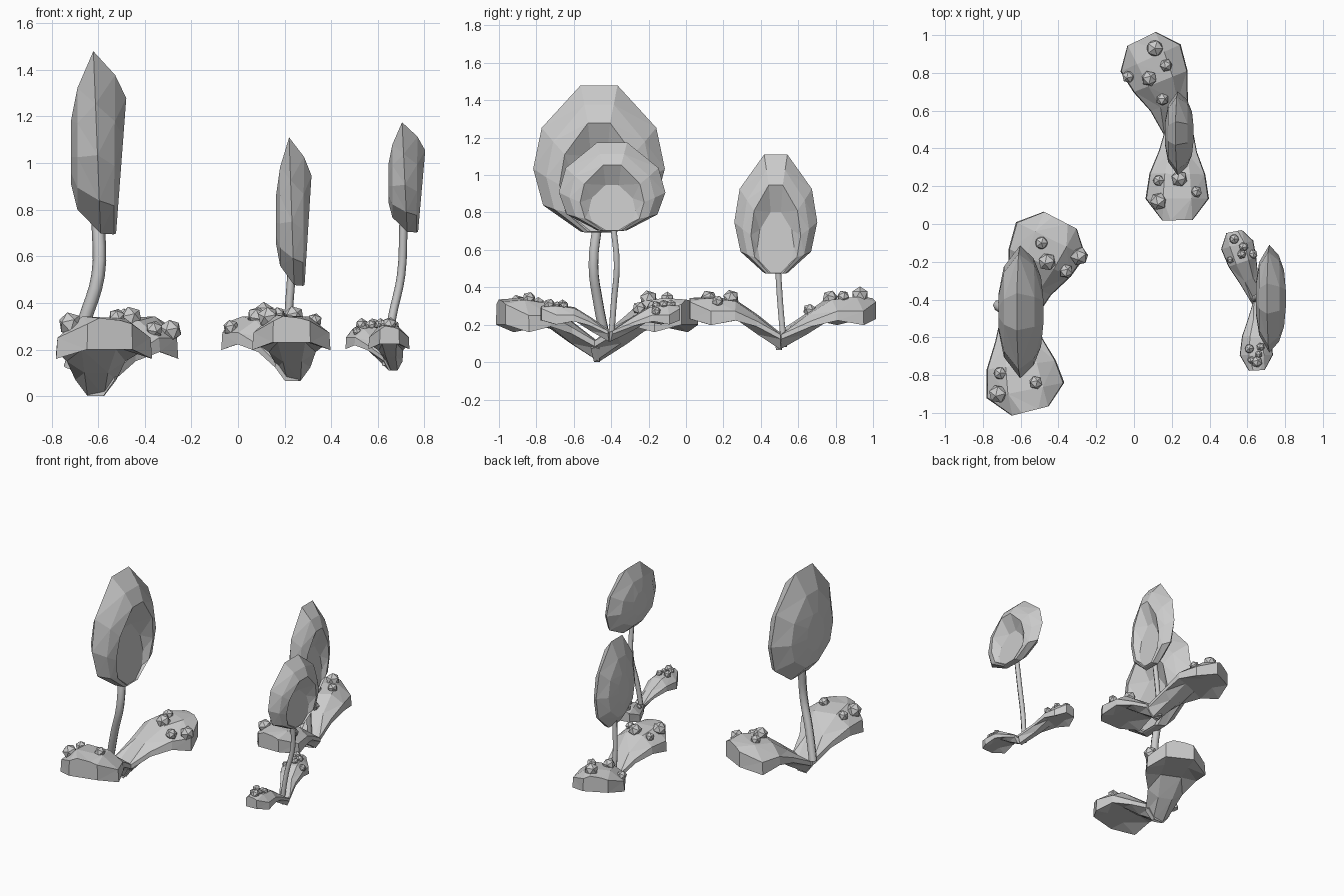
import bpy, bmesh, math
from mathutils import Vector
from mathutils.bvhtree import BVHTree

if "Cube" in bpy.data.objects:
    bpy.data.objects.remove(bpy.data.objects["Cube"])


def loft(name, rings):
    """Closed, capped, flat-shaded skin through rings of equal point count."""
    bm = bmesh.new()
    vs = [[bm.verts.new(p) for p in r] for r in rings]
    n = len(rings[0])
    for a, b in zip(vs, vs[1:]):
        for i in range(n):
            j = (i + 1) % n
            bm.faces.new((a[i], a[j], b[j], b[i]))
    bm.faces.new(vs[0][::-1])
    bm.faces.new(vs[-1])
    bmesh.ops.triangulate(bm, faces=bm.faces[:])
    bmesh.ops.recalc_face_normals(bm, faces=bm.faces[:])
    me = bpy.data.meshes.new(name)
    bm.to_mesh(me)
    tree = BVHTree.FromBMesh(bm)
    bm.free()
    bpy.context.collection.objects.link(bpy.data.objects.new(name, me))
    return tree


# leaf stations: position along leaf, half width, ridge z, rim top z, rim bottom z, underside z
LEAF = [(0.0, .42, .07, .10, .07, .00), (.30, .60, .225, .185, .15, .10),
        (.55, .88, .335, .25, .19, .20), (.80, 1.0, .36, .25, .16, .20),
        (1.0, .48, .33, .31, .20, .20)]


def leaf(name, base, mid, tip, hw, z0, s, knobs):
    p0, p1, p2 = Vector(base), Vector(mid), Vector(tip)
    c = 2 * p1 - (p0 + p2) / 2
    rings = []
    for t, w, top, hi, lo, bot in LEAF:
        p = p0 * (1 - t) ** 2 + c * 2 * t * (1 - t) + p2 * t * t
        d = ((c - p0) * (1 - t) + (p2 - c) * t).normalized()
        side = Vector((d.y, -d.x))
        shoulder = top * .75 + hi * .25
        prof = [(-.97, hi), (-.45, shoulder), (.45, shoulder + .01), (.97, hi),
                (1, lo), (.4, bot), (-.4, bot), (-1, lo)]
        rings.append([(p.x + side.x * u * w * hw, p.y + side.y * u * w * hw, z0 + s * z)
                      for u, z in prof])
    tree = loft(name, rings)
    # faceted knobs resting on the leaf
    for i, (x, y, r) in enumerate(knobs):
        hit = tree.ray_cast(Vector((x, y, 3)), Vector((0, 0, -1)))[0]
        if hit is None:
            continue
        bpy.ops.mesh.primitive_ico_sphere_add(subdivisions=1, radius=r,
                                              location=hit + Vector((0, 0, r * .25)),
                                              rotation=(i * .7, i * .5, i * 1.1))
        bpy.context.object.name = name + "_knob"


# half outline of the bloom: share of half width, share of height
OUTLINE = [(.28, 1), (.87, .71), (1, .43), (.85, .18), (.28, 0)]


def bloom(name, x, y, hw, z0, h, back, front):
    def ring(dx, w, lo, hi, lean=0.0):
        half = [(u * w * hw, z0 + h * (lo + v * (hi - lo)), v) for u, v in OUTLINE]
        pts = half + [(-u, z, v) for u, z, v in reversed(half)]
        return [(x + dx + lean * (.5 - v), y + u, z) for u, z, v in pts]
    loft(name, [
        ring(-back, .28, .28, .62),
        ring(-back * .75, .68, .14, .80),
        ring(0, 1, 0.01, 1, front * .25),                 # rim
        ring(front * .60, .80, .005, .87, -front * .05),
        ring(front * .83, .60, .01, .745, -front * .35),  # hood edge
        ring(front * .45, .44, .01, .52, front * .25),    # throat floor
    ])


def stem(name, pts, r):
    cu = bpy.data.curves.new(name, 'CURVE')
    cu.dimensions = '3D'
    cu.bevel_depth = r
    cu.bevel_resolution = 1
    cu.resolution_u = 4
    cu.use_fill_caps = True
    sp = cu.splines.new('BEZIER')
    sp.bezier_points.add(len(pts) - 1)
    for b, p in zip(sp.bezier_points, pts):
        b.co = p
        b.handle_left_type = b.handle_right_type = 'AUTO'
    bpy.context.collection.objects.link(bpy.data.objects.new(name, cu))


# large plant
leaf("large_front_leaf", (-.61, -.46), (-.60, -.72), (-.55, -.99), .21, .0, 1,
     [(-.71, -.79, .037), (-.72, -.90, .052), (-.52, -.84, .037)])
leaf("large_back_leaf", (-.61, -.48), (-.51, -.23), (-.39, .02), .205, .0, 1,
     [(-.49, -.10, .037), (-.46, -.20, .05), (-.36, -.25, .039), (-.29, -.17, .05)])
stem("large_stem", [(-.72, -.43, .12), (-.66, -.47, .32), (-.60, -.495, .52), (-.60, -.47, .76)], .029)
bloom("large_bloom", -.605, -.465, .352, .69, .79, .112, .125)

# middle plant
leaf("middle_front_leaf", (.24, .51), (.23, .29), (.23, .02), .168, .065, .83,
     [(.13, .23, .032), (.24, .24, .045), (.33, .17, .032), (.13, .12, .048)])
leaf("middle_back_leaf", (.23, .49), (.15, .73), (.04, .98), .175, .065, .83,
     [(.11, .93, .048), (-.03, .78, .035), (.08, .77, .043), (.17, .84, .035), (.15, .66, .035)])
stem("middle_stem", [(.215, .525, .08), (.215, .505, .30), (.23, .49, .53)], .018)
bloom("middle_bloom", .23, .48, .222, .47, .64, .066, .085)

# small plant
leaf("small_front_leaf", (.67, -.41), (.65, -.58), (.65, -.775), .088, .11, .57,
     [(.61, -.66, .027), (.67, -.65, .023), (.65, -.73, .031), (.62, -.72, .021), (.66, -.69, .02)])
leaf("small_back_leaf", (.66, -.41), (.58, -.22), (.53, -.04), .088, .11, .57,
     [(.53, -.08, .028), (.58, -.12, .026), (.63, -.16, .026), (.57, -.16, .025), (.51, -.19, .02)])
stem("small_stem", [(.635, -.40, .13), (.66, -.385, .33), (.70, -.37, .52), (.71, -.39, .74)], .018)
bloom("small_bloom", .715, -.395, .285, .70, .475, .07, .088)
